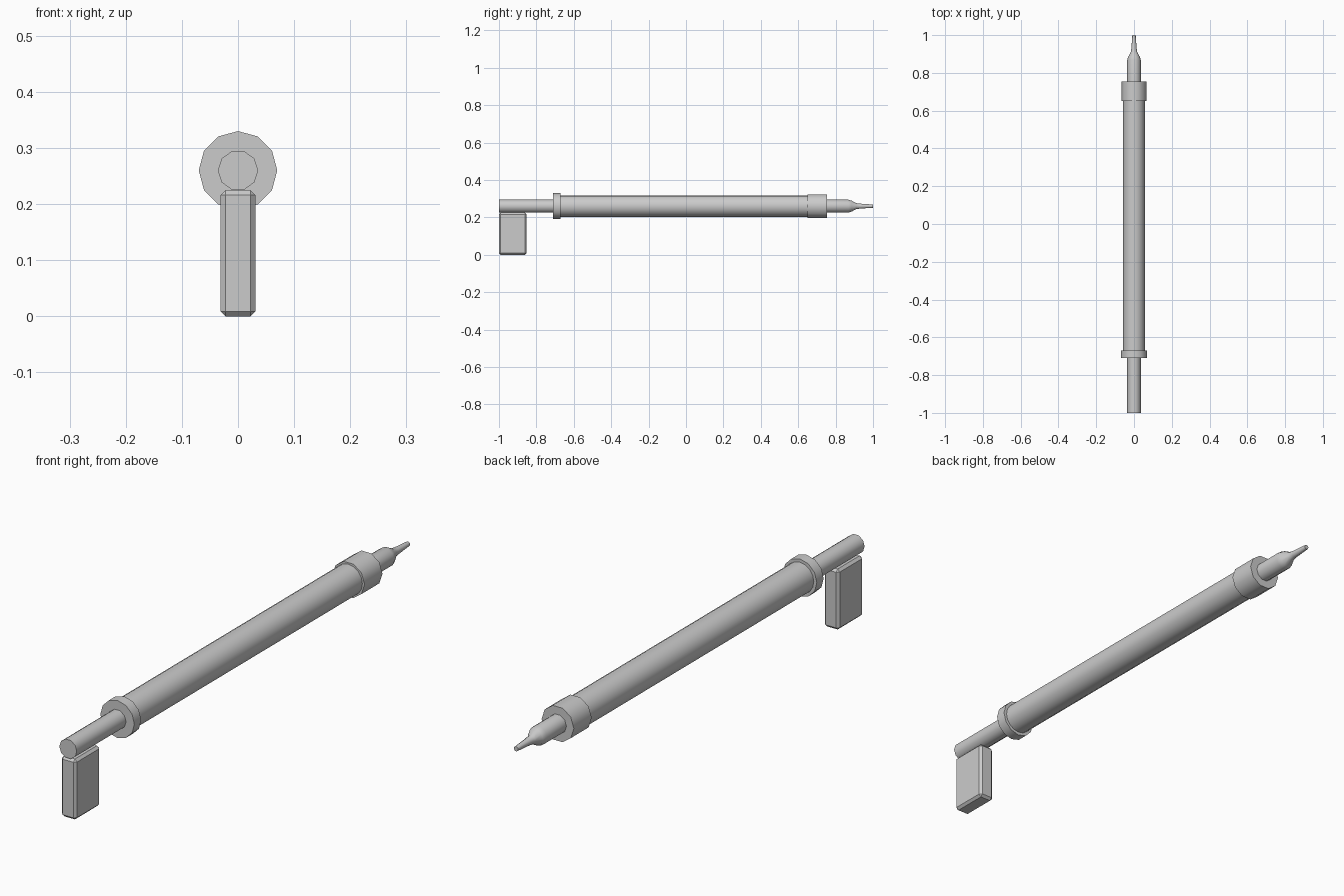
import bpy, bmesh, math

cube = bpy.data.objects.get("Cube")
if cube:
    bpy.data.objects.remove(cube, do_unlink=True)

grey = bpy.data.materials.new("plain grey")
grey.use_nodes = True
COLOUR = (0.6, 0.6, 0.6, 1)
grey.diffuse_color = COLOUR
grey.node_tree.nodes["Principled BSDF"].inputs["Base Color"].default_value = COLOUR

AXIS_Z = 0.26


def finish(name, bm, smooth):
    bmesh.ops.recalc_face_normals(bm, faces=bm.faces)
    mesh = bpy.data.meshes.new(name)
    bm.to_mesh(mesh)
    bm.free()
    mesh.materials.append(grey)
    obj = bpy.data.objects.new(name, mesh)
    bpy.context.collection.objects.link(obj)
    if smooth:
        bpy.ops.object.select_all(action='DESELECT')
        obj.select_set(True)
        bpy.context.view_layer.objects.active = obj
        bpy.ops.object.shade_smooth_by_angle(angle=math.radians(40))
    return obj


def turned(name, sides, profile):
    """Capped solid turned round the long axis from (y, radius) pairs."""
    bm = bmesh.new()
    rings = []
    for y, r in profile:
        angles = [2 * math.pi * i / sides for i in range(sides)]
        rings.append([bm.verts.new((r * math.cos(a), y, AXIS_Z + r * math.sin(a)))
                      for a in angles])
    for a, b in zip(rings, rings[1:]):
        for i in range(sides):
            j = (i + 1) % sides
            bm.faces.new((a[i], a[j], b[j], b[i]))
    bm.faces.new(rings[0])
    bm.faces.new(rings[-1])
    return finish(name, bm, True)


# Shaft parts, front to back
turned("plunger_rod", 10, [(-1, 0.036), (-0.66, 0.036)])
turned("front_collar", 12, [(-0.71, 0.07), (-0.67, 0.07)])
turned("barrel", 16, [(-0.69, 0.0575), (0.70, 0.0575)])
turned("rear_collar", 10, [(0.65, 0.0665), (0.755, 0.0665)])
turned("tip", 10, [(0.70, 0.036), (0.868, 0.036), (0.885, 0.031),
                   (0.91, 0.017), (0.93, 0.014), (1, 0.009)])

# Chamfered grip block hanging below the rod
bm = bmesh.new()
bmesh.ops.create_cube(bm, size=1)
bmesh.ops.scale(bm, vec=(0.062, 0.148, 0.225), verts=bm.verts)
bmesh.ops.translate(bm, vec=(0, -0.926, 0.1125), verts=bm.verts)
bmesh.ops.bevel(bm, geom=bm.edges[:], offset=0.009, segments=1,
                affect='EDGES', profile=0.5)
finish("grip", bm, False)
